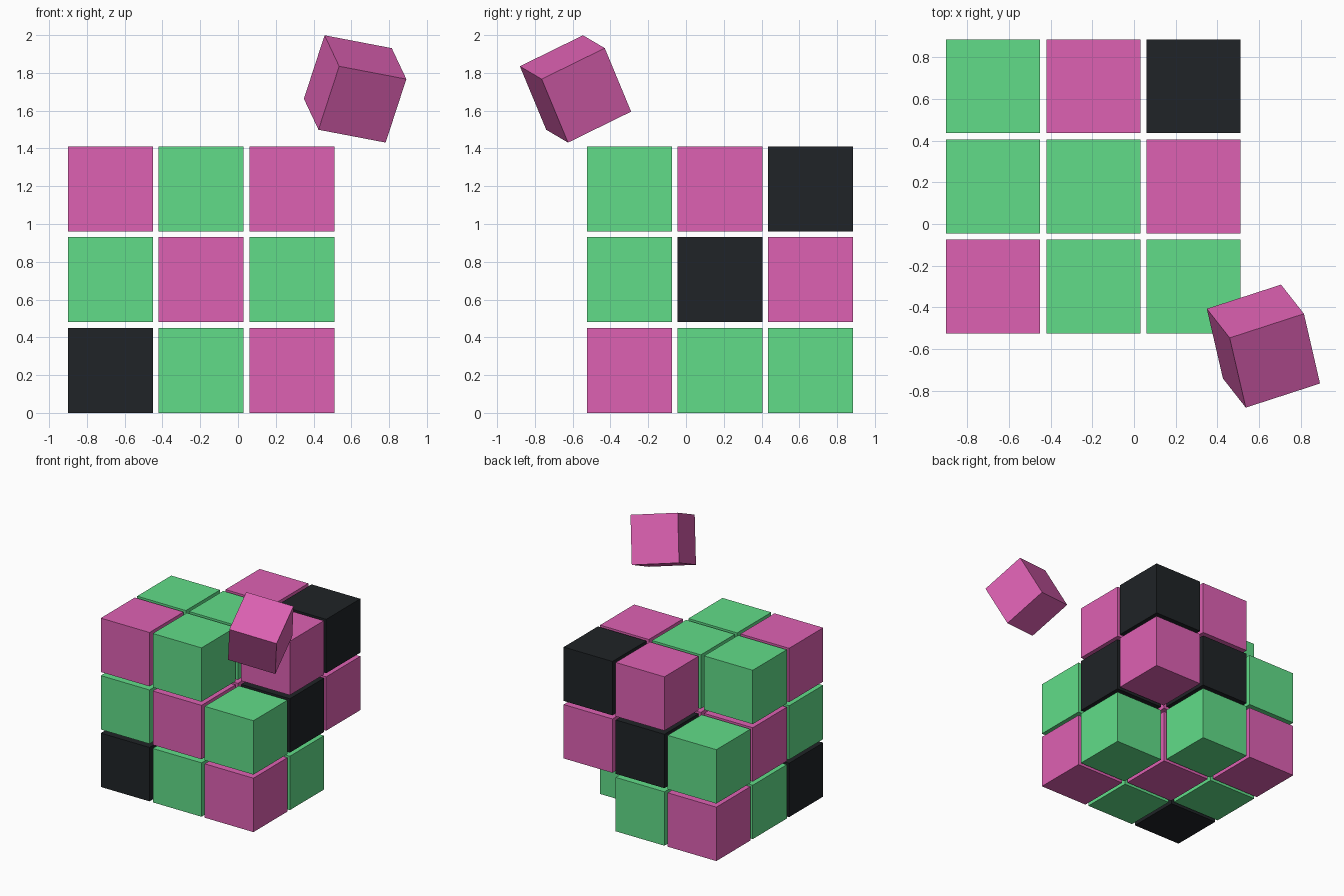
import bpy
from math import radians

if "Cube" in bpy.data.objects:
    bpy.data.objects.remove(bpy.data.objects["Cube"])

SIZE, PITCH = 0.45, 0.48
CENTRE = (-0.195, 0.18, 0.705)      # middle block of the 3x3x3 stack


def material(name, rgb):
    m = bpy.data.materials.new(name)
    m.diffuse_color = (*rgb, 1)
    m.use_nodes = True
    m.node_tree.nodes["Principled BSDF"].inputs["Base Color"].default_value = m.diffuse_color
    return m


MATS = {
    "P": material("pink", (0.73, 0.12, 0.45)),
    "G": material("green", (0.12, 0.72, 0.25)),
    "B": material("black", (0.014, 0.017, 0.02)),
}


def block(name, size, loc, key, rot=(0, 0, 0)):
    bpy.ops.mesh.primitive_cube_add(size=size, location=loc, rotation=rot)
    ob = bpy.context.object
    ob.name = name
    ob.data.materials.append(MATS[key])
    return ob


# Layers bottom to top; rows front to back; letters left to right; "." = missing block
LAYERS = [
    ("BGP", "GPG", "PG."),
    ("GPG", "PPB", "GBP"),
    ("PG.", "GGP", ".PB"),
]
for k, layer in enumerate(LAYERS):
    for j, row in enumerate(layer):
        for i, key in enumerate(row):
            if key != ".":
                loc = [c + (n - 1) * PITCH for c, n in zip(CENTRE, (i, j, k))]
                block(f"block_{i}_{j}_{k}", SIZE, loc, key)

# Loose tilted block floating off the missing top corner
block("floating_block", 0.38, (0.62, -0.585, 1.715), "P",
      (radians(26), radians(10.3), radians(18)))
